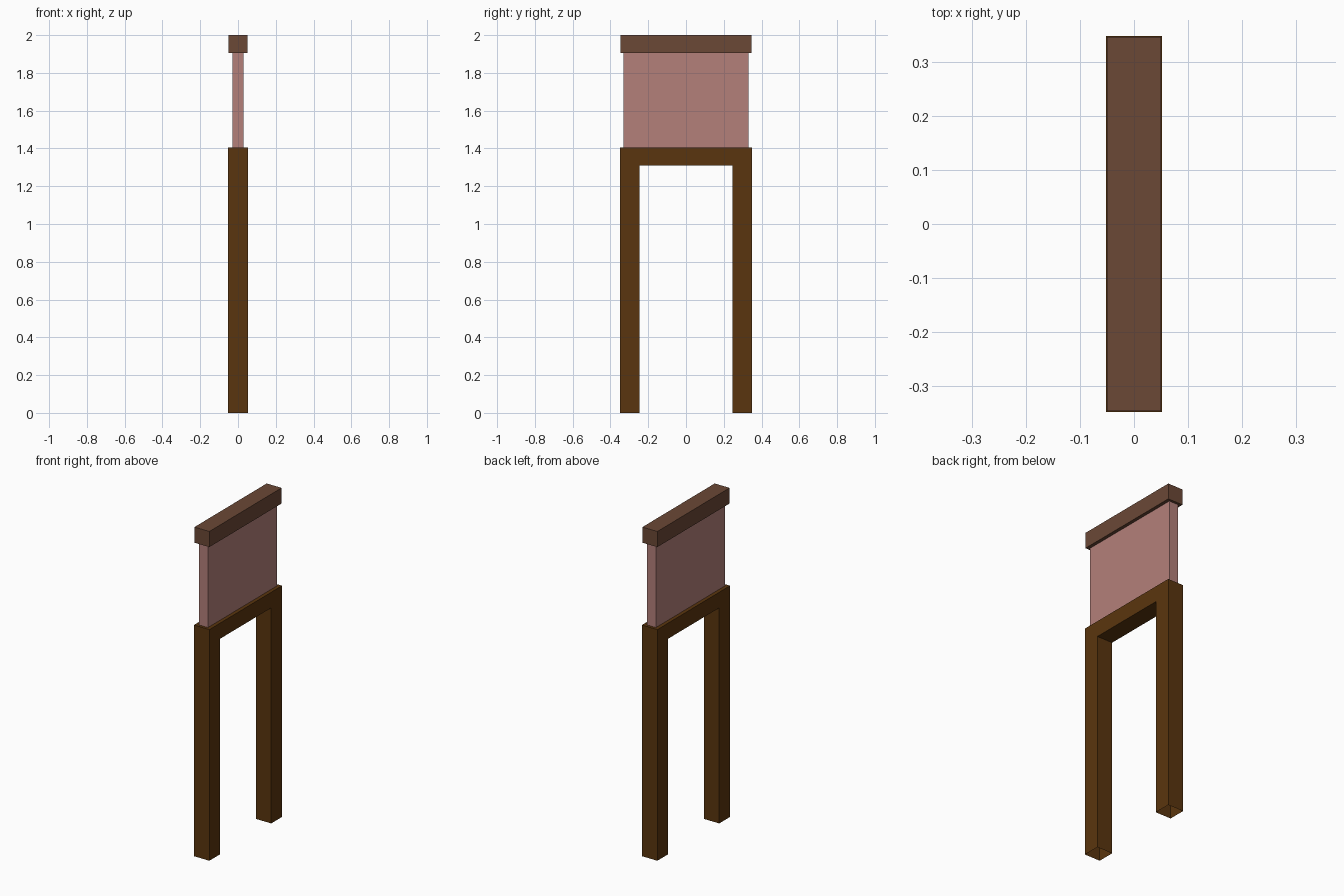
import bpy, bmesh

if "Cube" in bpy.data.objects:
    bpy.data.objects.remove(bpy.data.objects["Cube"])

def material(name, rgb):
    m = bpy.data.materials.new(name)
    lin = [((c / 255 + 0.055) / 1.055) ** 2.4 for c in rgb]
    m.diffuse_color = (*lin, 1)
    m.use_nodes = True
    m.node_tree.nodes["Principled BSDF"].inputs["Base Color"].default_value = m.diffuse_color
    return m

def finish(name, bm, mat):
    bmesh.ops.recalc_face_normals(bm, faces=bm.faces)
    me = bpy.data.meshes.new(name)
    bm.to_mesh(me)
    bm.free()
    me.materials.append(mat)
    ob = bpy.data.objects.new(name, me)
    bpy.context.collection.objects.link(ob)
    return ob

def box(name, hx, hy, z0, z1, mat):
    bm = bmesh.new()
    bmesh.ops.create_cube(bm, size=1)
    for v in bm.verts:
        v.co = (v.co.x * 2 * hx, v.co.y * 2 * hy, z0 if v.co.z < 0 else z1)
    return finish(name, bm, mat)

dark_wood = material("dark wood", (90, 53, 14))
cap_wood = material("reddish wood", (107, 72, 54))
pink = material("dusty pink", (180, 128, 122))

# Arch frame: two legs and a beam swept from one profile
HX, HY, INNER, BEAM, TOP = 0.052, 0.349, 0.245, 1.31, 1.405
profile = [(-HY, 0), (-HY, TOP), (HY, TOP), (HY, 0),
           (INNER, 0), (INNER, BEAM), (-INNER, BEAM), (-INNER, 0)]
bm = bmesh.new()
face = bm.faces.new([bm.verts.new((-HX, y, z)) for y, z in profile])
ext = bmesh.ops.extrude_face_region(bm, geom=[face], use_keep_orig=True)
moved = [g for g in ext["geom"] if isinstance(g, bmesh.types.BMVert)]
bmesh.ops.translate(bm, verts=moved, vec=(2 * HX, 0, 0))
bmesh.ops.recalc_face_normals(bm, faces=bm.faces)
# Leg ends are open
feet = [f for f in bm.faces if all(v.co.z < 0.001 for v in f.verts)]
bmesh.ops.delete(bm, geom=feet, context='FACES_ONLY')
finish("arch_frame", bm, dark_wood)

# Panel standing on the beam, and the cap rail above it
box("panel", 0.03, 0.332, TOP, 1.905, pink)
box("cap_rail", 0.05, 0.347, 1.905, 2.0, cap_wood)
